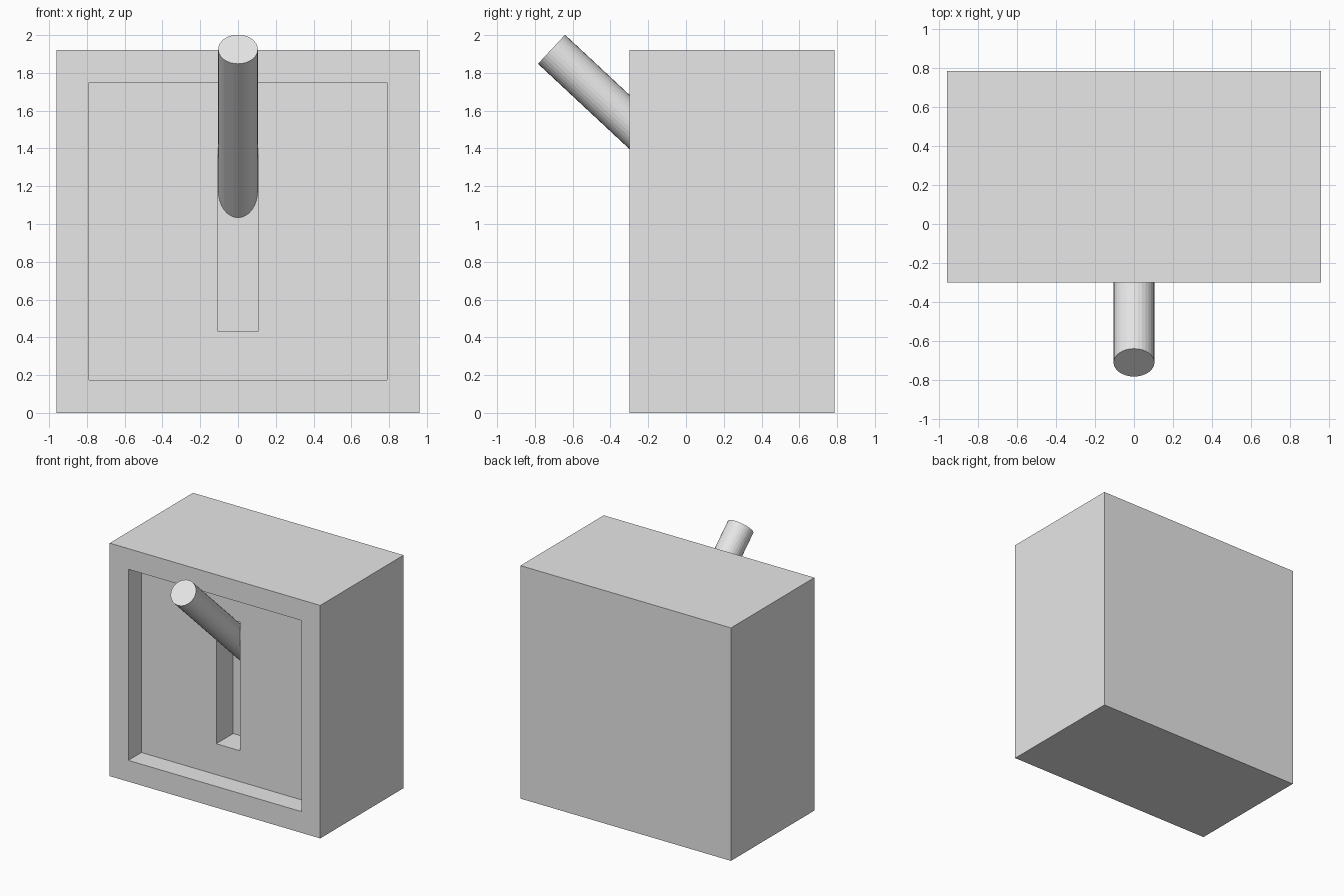
import bpy, bmesh, math
from mathutils import Vector

if "Cube" in bpy.data.objects:
    bpy.data.objects.remove(bpy.data.objects["Cube"])

grey = bpy.data.materials.new("light grey")
grey.diffuse_color = (0.8, 0.8, 0.8, 1)
grey.use_nodes = True
grey.node_tree.nodes["Principled BSDF"].inputs["Base Color"].default_value = grey.diffuse_color


def add_object(name, bm):
    bmesh.ops.recalc_face_normals(bm, faces=bm.faces)
    mesh = bpy.data.meshes.new(name)
    bm.to_mesh(mesh)
    bm.free()
    mesh.materials.append(grey)
    obj = bpy.data.objects.new(name, mesh)
    bpy.context.collection.objects.link(obj)
    return obj


# Switch housing: rectangular rings (half width, bottom, top, y), back to slot floor
rings = [
    (0.96, 0.0, 1.92, 0.785),      # back
    (0.96, 0.0, 1.92, -0.30),      # front rim, outer
    (0.79, 0.175, 1.75, -0.30),    # front rim, inner
    (0.79, 0.175, 1.75, -0.13),    # recessed panel
    (0.107, 0.43, 1.49, -0.13),    # slot mouth
    (0.107, 0.43, 1.49, 0.09),     # slot floor
]
bm = bmesh.new()
loops = [[bm.verts.new((x, y, z)) for x, z in ((-w, z0), (w, z0), (w, z1), (-w, z1))]
         for w, z0, z1, y in rings]
for a, b in zip(loops, loops[1:]):
    for i in range(4):
        j = (i + 1) % 4
        bm.faces.new((a[i], a[j], b[j], b[i]))
bm.faces.new(loops[0])
bm.faces.new(loops[-1])
add_object("switch_housing", bm)

# Lever: tilted cylinder rising out of the slot
tip = Vector((0, -0.712, 1.925))
angle = math.radians(43)
axis = Vector((0, -math.cos(angle), math.sin(angle)))
length = 1.22
bm = bmesh.new()
bmesh.ops.create_cone(bm, cap_ends=True, segments=32, radius1=0.105, radius2=0.105, depth=length)
lever = add_object("lever", bm)
lever.location = tip - axis * length / 2
lever.rotation_euler = (math.pi / 2 - angle, 0, 0)
